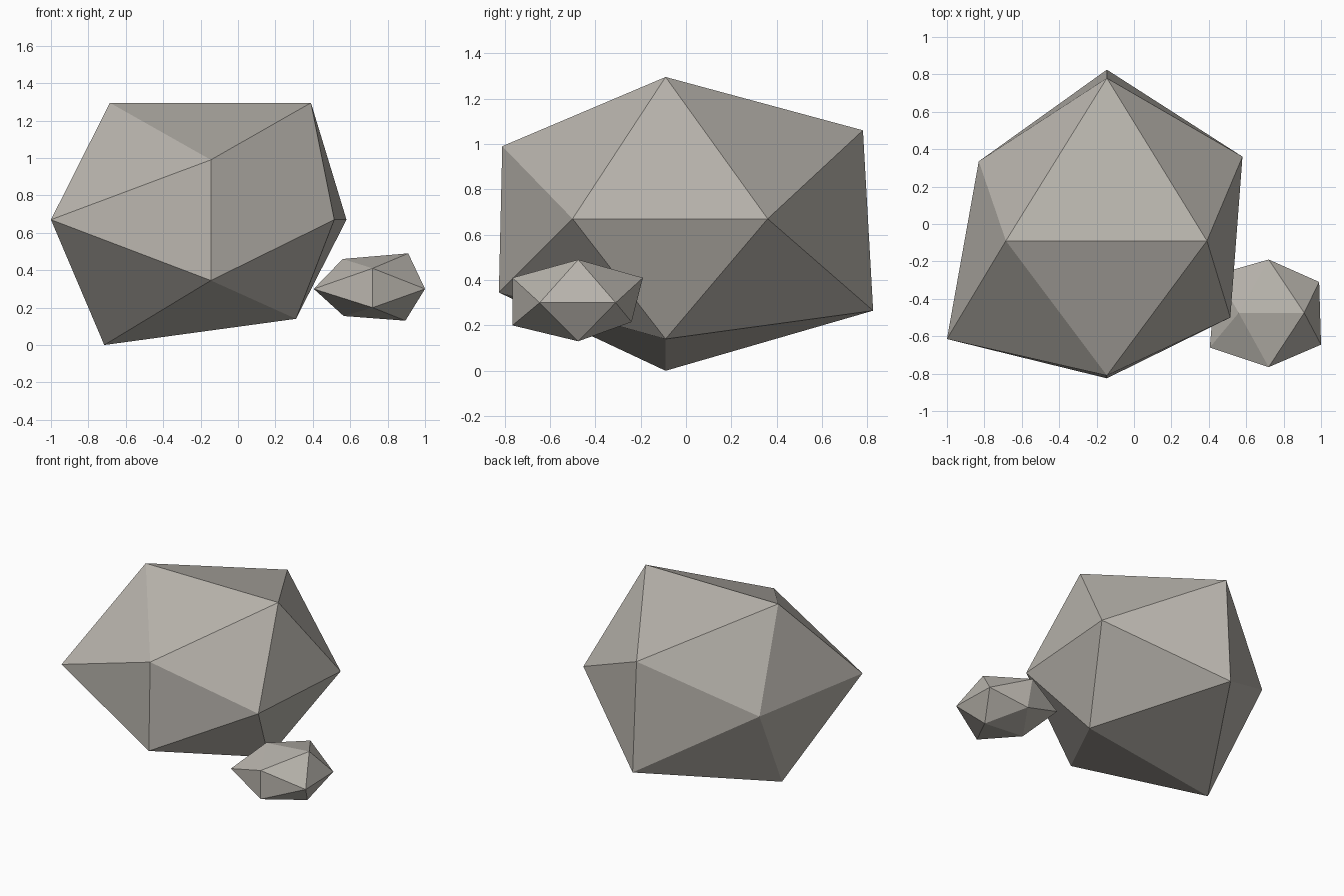
import bpy
import bmesh
from mathutils import Vector

cube = bpy.data.objects.get("Cube")
if cube:
    bpy.data.objects.remove(cube, do_unlink=True)

# Warm grey stone
stone = bpy.data.materials.new("stone_grey")
stone.use_nodes = True
colour = (0.48, 0.455, 0.415, 1)
stone.diffuse_color = colour
bsdf = next(n for n in stone.node_tree.nodes if n.type == "BSDF_PRINCIPLED")
bsdf.inputs["Base Color"].default_value = colour
bsdf.inputs["Roughness"].default_value = 0.9

PHI = (1 + 5 ** 0.5) / 2
SIGNS = [(a, b) for a in (-1, 1) for b in (-1, 1)]


def rock(name, ridges, ends, sides):
    """Icosahedron whose corners are pulled to the given places.

    ridges: bottom and top edges along x; ends: front and back edges along z;
    sides: left and right edges along y. Each is listed low to high."""
    bm = bmesh.new()
    ideal = [(b, 0, a * PHI) for a, b in SIGNS]
    ideal += [(0, a * PHI, b) for a, b in SIGNS]
    ideal += [(a * PHI, b, 0) for a, b in SIGNS]
    verts = [bm.verts.new(co) for co in ideal]
    bmesh.ops.convex_hull(bm, input=verts)
    for vert, place in zip(verts, ridges + ends + sides):
        vert.co = Vector(place)
    bmesh.ops.recalc_face_normals(bm, faces=bm.faces)
    mesh = bpy.data.meshes.new(name)
    bm.to_mesh(mesh)
    bm.free()
    mesh.materials.append(stone)
    obj = bpy.data.objects.new(name, mesh)
    bpy.context.collection.objects.link(obj)
    return obj


# Large boulder
rock("large_rock",
     ridges=[(-0.715, -0.09, 0), (0.31, -0.09, 0.14),
             (-0.685, -0.09, 1.295), (0.39, -0.09, 1.295)],
     ends=[(-0.145, -0.825, 0.345), (-0.145, -0.81, 0.99),
           (-0.145, 0.825, 0.265), (-0.145, 0.78, 1.06)],
     sides=[(-1, -0.615, 0.67), (-0.83, 0.335, 0.67),
            (0.515, -0.5, 0.67), (0.58, 0.36, 0.67)])

# Small stone beside it
rock("small_rock",
     ridges=[(0.565, -0.475, 0.155), (0.895, -0.475, 0.13),
             (0.56, -0.475, 0.46), (0.91, -0.475, 0.49)],
     ends=[(0.72, -0.765, 0.2), (0.72, -0.765, 0.41),
           (0.72, -0.24, 0.215), (0.72, -0.19, 0.41)],
     sides=[(0.405, -0.66, 0.3), (0.44, -0.27, 0.3),
            (1, -0.645, 0.3), (0.99, -0.31, 0.3)])
